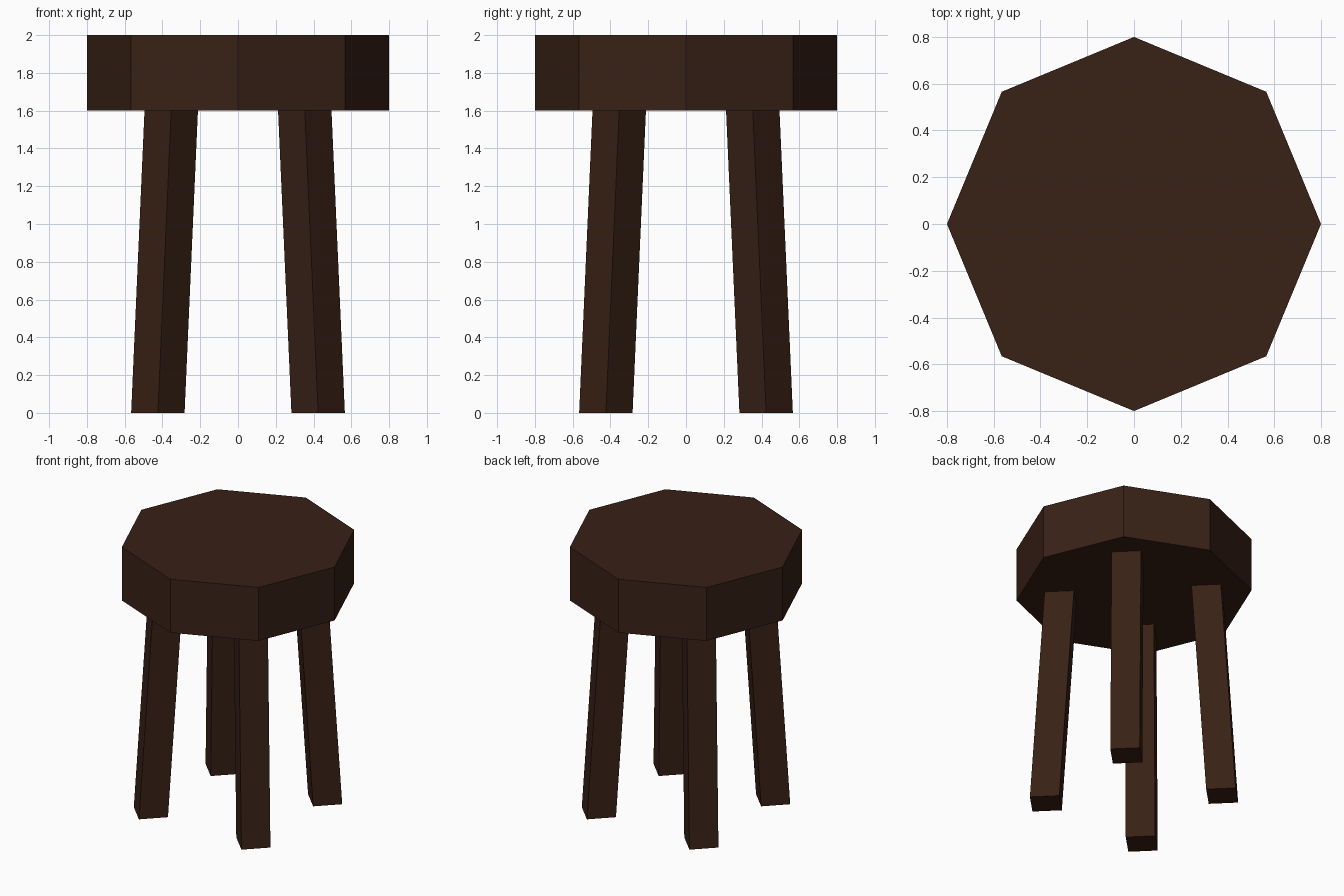
import bpy, bmesh, math
from mathutils import Matrix

if "Cube" in bpy.data.objects:
    bpy.data.objects.remove(bpy.data.objects["Cube"])

wood = bpy.data.materials.new("dark_wood")
wood.diffuse_color = (0.04, 0.015, 0.008, 1)
wood.use_nodes = True
wood.node_tree.nodes["Principled BSDF"].inputs["Base Color"].default_value = wood.diffuse_color


def prism(name, sides, radius, z0, z1, bottom=(0, 0), top=(0, 0)):
    """Upright prism whose end centres can be offset to make it lean."""
    bm = bmesh.new()
    bmesh.ops.create_cone(bm, cap_ends=True, segments=sides, radius1=radius,
                          radius2=radius, depth=z1 - z0,
                          matrix=Matrix.Translation((0, 0, (z0 + z1) / 2)))
    mid = (z0 + z1) / 2
    for v in bm.verts:
        off = top if v.co.z > mid else bottom
        v.co.x += off[0]
        v.co.y += off[1]
    mesh = bpy.data.meshes.new(name)
    bm.to_mesh(mesh)
    bm.free()
    mesh.materials.append(wood)
    obj = bpy.data.objects.new(name, mesh)
    bpy.context.collection.objects.link(obj)
    return obj


# Octagonal seat, corners on the axes
prism("seat", 8, 0.8, 1.6, 2.0)

# Four square legs on the diagonals, splayed outward
foot, head = 0.6 * math.sqrt(0.5), 0.5 * math.sqrt(0.5)
for side, sx in (("left", -1), ("right", 1)):
    for end, sy in (("front", -1), ("back", 1)):
        prism(f"{end}_{side}_leg", 4, 0.1 * math.sqrt(2), 0, 1.6,
              (sx * foot, sy * foot), (sx * head, sy * head))
